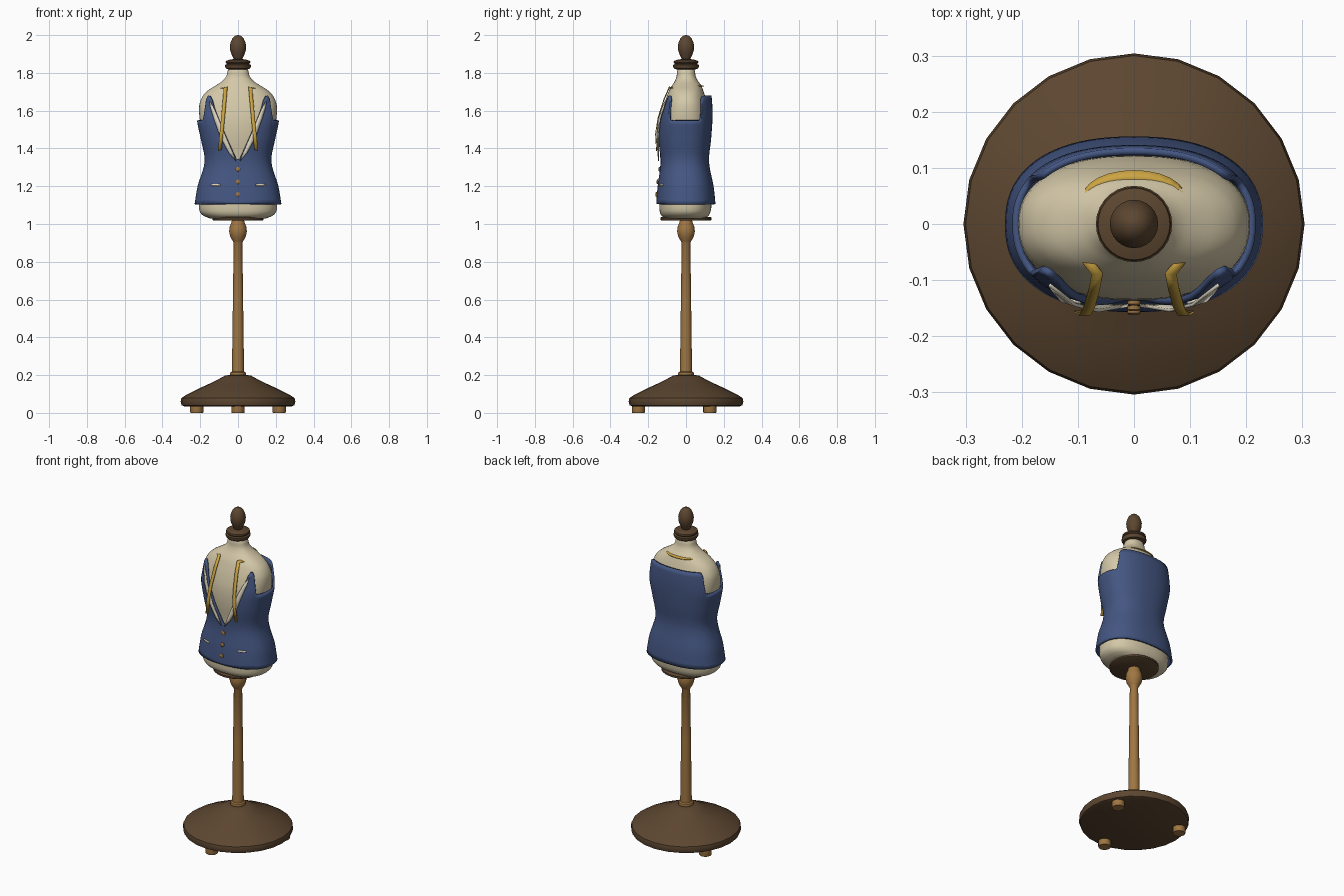
import bpy, bmesh, math

if "Cube" in bpy.data.objects:
    bpy.data.objects.remove(bpy.data.objects["Cube"])

def mat(name, r, g, b):
    m = bpy.data.materials.new(name)
    m.diffuse_color = [(c / 255 / 12.92 if c < 11 else ((c / 255 + .055) / 1.055) ** 2.4) for c in (r, g, b)] + [1]
    m.use_nodes = True
    m.node_tree.nodes["Principled BSDF"].inputs["Base Color"].default_value = m.diffuse_color
    return m

BROWN = mat("dark_wood", 92, 70, 48)
WOOD = mat("light_wood", 160, 118, 66)
CREAM = mat("cream_cloth", 212, 200, 168)
BLUE = mat("blue_cloth", 68, 86, 130)
GOLD = mat("gold_tape", 204, 164, 66)
IVORY = mat("ivory_trim", 222, 214, 194)
N = 2.35  # roundness of the body cross-section

def make(name, verts, faces, material, thick=0, fix=False, angle=40):
    me = bpy.data.meshes.new(name)
    me.from_pydata(verts, [], faces)
    if fix:
        bm = bmesh.new()
        bm.from_mesh(me)
        bmesh.ops.recalc_face_normals(bm, faces=bm.faces)
        bm.to_mesh(me)
        bm.free()
    me.materials.append(material)
    ob = bpy.data.objects.new(name, me)
    bpy.context.collection.objects.link(ob)
    if thick:
        mod = ob.modifiers.new("thickness", 'SOLIDIFY')
        mod.thickness, mod.offset = thick, -1
    bpy.ops.object.select_all(action='DESELECT')
    ob.select_set(True)
    bpy.context.view_layer.objects.active = ob
    bpy.ops.object.shade_smooth_by_angle(angle=math.radians(angle))
    return ob

def loft(name, rings, material, **kw):
    n = len(rings[0])
    verts = [p for r in rings for p in r]
    faces = [(j * n + i, j * n + (i + 1) % n, (j + 1) * n + (i + 1) % n, (j + 1) * n + i)
             for j in range(len(rings) - 1) for i in range(n)]
    faces += [tuple(range(n))[::-1], tuple(range(len(verts) - n, len(verts)))]
    return make(name, verts, faces, material, fix=True, **kw)

def lathe(name, profile, material, cx=0, cy=0, seg=24):
    return loft(name, [[(cx + r * math.cos(2 * math.pi * i / seg), cy + r * math.sin(2 * math.pi * i / seg), z)
                        for i in range(seg)] for r, z in profile], material)

def section(table, z):
    """Smoothly interpolated (half width, front depth, back depth) at height z."""
    z = min(max(z, table[0][0]), table[-1][0])
    k = max(i for i in range(len(table) - 1) if table[i][0] <= z)
    a, b = table[k], table[k + 1]
    p, q = table[max(k - 1, 0)], table[min(k + 2, len(table) - 1)]
    h = b[0] - a[0]
    t = (z - a[0]) / h
    out = []
    for c in (1, 2, 3):
        m0 = (b[c] - p[c]) / (b[0] - p[0]) * h
        m1 = (q[c] - a[c]) / (q[0] - a[0]) * h
        out.append((2*t**3 - 3*t*t + 1) * a[c] + (t**3 - 2*t*t + t) * m0 + (3*t*t - 2*t**3) * b[c] + (t**3 - t*t) * m1)
    return out

def body_point(table, phi, z):
    """Point on the body; phi = 0 at front centre, increasing towards +x."""
    hx, yf, yb = section(table, z)
    s, c = math.sin(phi), math.cos(phi)
    x = math.copysign(abs(s) ** (2 / N), s) * hx
    y = -math.copysign(abs(c) ** (2 / N), c) * (yf if c > 0 else yb)
    return (x, y, z)

def ribbon(name, a, b, material, thick):
    n = len(a)
    faces = [(i, i + 1, n + i + 1, n + i) for i in range(n - 1)]
    return make(name, a + b, faces, material, thick)

# stand: feet, base, pole, plate
for i in range(3):
    a = math.radians(-90 + 120 * i)
    lathe(f"foot_{i}", [(.033, 0), (.035, .005), (.035, .04)], WOOD, .252 * math.cos(a), .252 * math.sin(a), 16)
lathe("base", [(.285, .035), (.298, .04), (.304, .06), (.3, .078), (.27, .098), (.21, .128), (.15, .155),
               (.1, .18), (.07, .197), (.045, .201)], BROWN)
lathe("pole", [(.04, .198), (.043, .205), (.04, .215), (.032, .22), (.031, .3), (.027, .6), (.023, .9), (.028, .91),
               (.042, .935), (.047, .96), (.044, .985), (.034, 1.01), (.032, 1.022)], WOOD, seg=20)
lathe("torso_plate", [(.13, 1.018), (.136, 1.022), (.136, 1.032), (.13, 1.037)], BROWN, seg=32)

# cloth torso
TORSO = [(1.03, .15, .11, .105), (1.045, .185, .13, .12), (1.07, .204, .14, .131), (1.12, .207, .141, .136),
         (1.2, .2, .136, .133), (1.33, .163, .12, .108), (1.45, .183, .134, .116), (1.55, .202, .134, .122),
         (1.63, .205, .117, .113), (1.68, .185, .1, .1), (1.71, .155, .088, .09), (1.735, .115, .073, .08),
         (1.755, .085, .06, .065), (1.78, .063, .05, .052), (1.81, .055, .047, .047), (1.825, .045, .04, .04)]
zs = [a[0] + (b[0] - a[0]) * t for a, b in zip(TORSO, TORSO[1:]) for t in (0, .33, .67)] + [1.825]
loft("torso", [[body_point(TORSO, 2 * math.pi * i / 56, z) for i in range(56)] for z in zs], CREAM)

# neck cap and finial
lathe("neck_cap", [(.05, 1.818), (.062, 1.822), (.068, 1.832), (.068, 1.842), (.06, 1.846), (.06, 1.85),
                   (.066, 1.855), (.064, 1.863), (.045, 1.87), (.022, 1.873)], BROWN, seg=28)
lathe("finial", [(.02, 1.866), (.026, 1.88), (.035, 1.9), (.042, 1.922), (.043, 1.942), (.039, 1.962),
                 (.03, 1.982), (.018, 1.995), (.004, 2.0)], BROWN, seg=24)

# waistcoat: open shell whose top edge follows neckline and armholes
VEST = [(1.105, .23, .157, .156), (1.13, .226, .156, .154), (1.2, .214, .15, .146), (1.33, .177, .135, .122),
        (1.45, .197, .148, .133), (1.55, .217, .147, .14), (1.62, .213, .133, .14), (1.68, .205, .123, .135)]
EDGE = [(0, 1.34), (.03, 1.345), (.24, 1.45), (.43, 1.555), (.66, 1.655), (.76, 1.678), (.84, 1.68), (.9, 1.66),
        (.94, 1.58), (.99, 1.552), (1.1, 1.548), (2.05, 1.548), (2.12, 1.556), (2.16, 1.6), (2.19, 1.66),
        (2.25, 1.677), (2.4, 1.68), (math.pi, 1.68)]
half = []
for (p0, z0), (p1, z1) in zip(EDGE, EDGE[1:]):
    k = max(1, math.ceil((p1 - p0) / .08))
    half += [(p0 + (p1 - p0) * i / k, z0 + (z1 - z0) * i / k) for i in range(k)]
cols = half + [(math.pi, 1.68)] + [(2 * math.pi - p, z) for p, z in half[:0:-1]]
R, n = 22, len(cols)
verts = [body_point(VEST, p, 1.105 + (zt - 1.105) * j / R) for j in range(R + 1) for p, zt in cols]
faces = [(j * n + i, j * n + (i + 1) % n, (j + 1) * n + (i + 1) % n, (j + 1) * n + i) for j in range(R) for i in range(n)]
make("waistcoat", verts, faces, BLUE, .012, angle=50)

def on_vest(x, z, lift):
    hx, yf, _ = section(VEST, z)
    return (x, -yf * (1 - min(abs(x) / hx, 1) ** N) ** (1 / N) - lift, z)

# lapels, front tapes and pocket trims on both sides
outer = [(.15, 1.65), (.143, 1.61), (.128, 1.56), (.095, 1.465), (.05, 1.38), (.012, 1.335)]
inner = [(.147, 1.65), (.122, 1.605), (.103, 1.56), (.062, 1.46), (.028, 1.38), (.01, 1.335)]
tape = [(.1, -.045, 1.72), (.066, -.09, 1.724), (.071, -.118, 1.66), (.08, -.15, 1.56), (.088, -.163, 1.475), (.097, -.158, 1.39)]
for s, side in ((-1, "left"), (1, "right")):
    ribbon(f"lapel_{side}", [on_vest(s * x, z, .007) for x, z in outer],
           [on_vest(s * x, z, .007) for x, z in inner], IVORY, .006 * s)
    ribbon(f"tape_{side}", [(s * (x - .01), y, z + .003) for x, y, z in tape],
           [(s * (x + .01), y, z - .003) for x, y, z in tape], GOLD, .004 * s)
    xs = [.095 + .012 * i for i in range(5)]
    ribbon(f"pocket_trim_{side}", [on_vest(s * x, 1.203, .004) for x in xs],
           [on_vest(s * x, 1.212, .004) for x in xs], IVORY, .005 * s)

# tape around the back of the neck
arc = [math.pi * (i / 12 - .5) for i in range(13)]
ribbon("tape_back", [(.09 * math.sin(a), .05 + .024 * math.cos(a), 1.737) for a in arc],
       [(.09 * math.sin(a), .051 + .045 * math.cos(a), 1.731) for a in arc], GOLD, .004)

# buttons
for i, z in enumerate((1.29, 1.223, 1.157)):
    y = on_vest(0, z, 0)[1]
    ob = lathe(f"button_{i}", [(.012, -.004), (.012, .005), (.008, .008)], WOOD, seg=12)
    ob.rotation_euler.x = math.pi / 2
    ob.location = (0, y, z)
